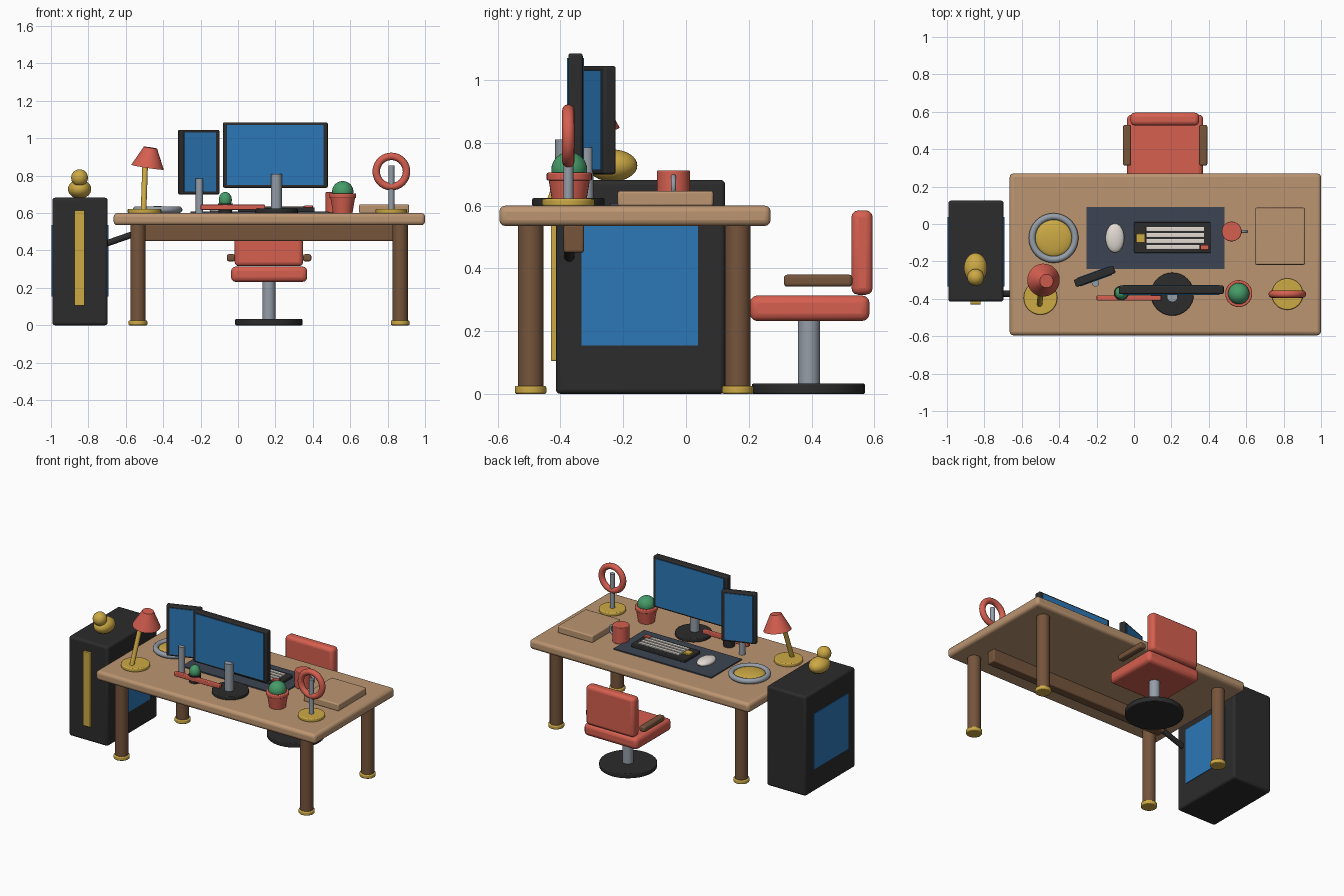
import bpy
import math
from mathutils import Vector, Matrix

cube = bpy.data.objects.get("Cube")
if cube:
    bpy.data.objects.remove(cube, do_unlink=True)


def material(name, *rgb):
    m = bpy.data.materials.new(name)
    m.use_nodes = True
    m.diffuse_color = (*rgb, 1)
    m.node_tree.nodes["Principled BSDF"].inputs["Base Color"].default_value = (*rgb, 1)
    return m


TAN = material("light_wood", 0.5, 0.3, 0.165)
BROWN = material("dark_wood", 0.18, 0.09, 0.045)
RED = material("coral_red", 0.67, 0.115, 0.08)
BLACK = material("charcoal", 0.025, 0.025, 0.025)
BLUE = material("screen_blue", 0.025, 0.19, 0.48)
GOLD = material("brass", 0.61, 0.4, 0.06)
GRAY = material("steel", 0.3, 0.34, 0.39)
GREEN = material("leaf_green", 0.06, 0.33, 0.14)
SLATE = material("slate", 0.045, 0.06, 0.085)
WHITE = material("off_white", 0.75, 0.7, 0.64)


def finish(name, mat, bevel=0):
    o = bpy.context.object
    o.name = name
    o.data.materials.append(mat)
    if bevel:
        b = o.modifiers.new("Bevel", "BEVEL")
        b.width = bevel
        b.segments = 3
        b.limit_method = "ANGLE"
    bpy.ops.object.shade_smooth_by_angle(angle=math.radians(35))
    return o


def box(name, mat, x, y, z, bevel=0.0, turn=0.0):
    """Box from its (low, high) bounds on each axis, turned about its own z."""
    mid = [sum(r) / 2 for r in (x, y, z)]
    bpy.ops.mesh.primitive_cube_add(size=1, location=mid, rotation=(0, 0, turn))
    o = bpy.context.object
    o.data.transform(Matrix.Diagonal((x[1] - x[0], y[1] - y[0], z[1] - z[0], 1)))
    return finish(name, mat, bevel)


def rod(name, mat, start, end, r1, r2=None, bevel=0):
    """Cylinder or cone between two points."""
    start, end = Vector(start), Vector(end)
    d = end - start
    bpy.ops.mesh.primitive_cone_add(
        vertices=32, radius1=r1, radius2=r1 if r2 is None else r2, depth=d.length,
        location=(start + end) / 2, rotation=d.to_track_quat("Z", "Y").to_euler())
    return finish(name, mat, bevel)


def post(name, mat, x, y, z0, z1, r1, r2=None, bevel=0):
    return rod(name, mat, (x, y, z0), (x, y, z1), r1, r2, bevel)


def ball(name, mat, loc, radii):
    bpy.ops.mesh.primitive_uv_sphere_add(segments=32, ring_count=16, radius=1, location=loc)
    bpy.context.object.data.transform(Matrix.Diagonal((*radii, 1)))
    return finish(name, mat)


def ring(name, mat, loc, major, minor, upright=False):
    bpy.ops.mesh.primitive_torus_add(
        major_radius=major, minor_radius=minor, major_segments=40, minor_segments=12,
        location=loc, rotation=(math.pi / 2 if upright else 0, 0, 0))
    return finish(name, mat)


def monitor(name, x, y, z0, z1, width, thick, turn):
    """Slab with a screen plate on both faces."""
    box(name, BLACK, (x - width / 2, x + width / 2), (y - thick / 2, y + thick / 2),
        (z0, z1), 0.008, turn)
    w, m = width / 2 - 0.022, 0.014
    for side, label in ((-1, "front"), (1, "back")):
        off = side * thick / 2
        cx, cy = x - math.sin(turn) * off, y + math.cos(turn) * off
        box(f"{name}_{label}_screen", BLUE, (cx - w, cx + w), (cy - 0.004, cy + 0.004),
            (z0 + m, z1 - m), 0, turn)


# Desk
box("desktop", TAN, (-0.665, 1.0), (-0.595, 0.27), (0.535, 0.6), 0.02)
box("rear_rail", BROWN, (-0.52, 0.85), (-0.39, -0.325), (0.45, 0.54), 0.008)
for x, side in ((-0.535, "right"), (0.867, "left")):
    for y, end in ((-0.495, "front"), (0.165, "back")):
        post(f"{end}_{side}_leg", BROWN, x, y, 0.005, 0.54, 0.041)
        post(f"{end}_{side}_foot", GOLD, x, y, 0, 0.026, 0.05, bevel=0.006)

# Computer tower with side windows, front strip and cable
box("tower", BLACK, (-0.993, -0.697), (-0.415, 0.125), (0, 0.682), 0.015)
for x, side in ((-0.993, "right"), (-0.697, "left")):
    box(f"tower_{side}_window", BLUE, (x - 0.004, x + 0.004), (-0.333, 0.038), (0.155, 0.535))
box("tower_strip", GOLD, (-0.875, -0.82), (-0.43, -0.41), (0.105, 0.615), 0.004)
rod("cable", BLACK, (-0.71, -0.372, 0.435), (-0.38, -0.372, 0.55), 0.017)

# Ornament on the tower
ball("ornament_body", GOLD, (-0.847, -0.235, 0.728), (0.062, 0.08, 0.051))
ball("ornament_head", GOLD, (-0.847, -0.285, 0.789), (0.045, 0.045, 0.045))

# Desk lamp
post("lamp_base", GOLD, -0.5, -0.395, 0.598, 0.622, 0.09, bevel=0.006)
rod("lamp_arm", GOLD, (-0.505, -0.43, 0.61), (-0.495, -0.33, 0.9), 0.015)
rod("lamp_shade", RED, (-0.484, -0.3, 0.845), (-0.468, -0.305, 0.95), 0.088, 0.036)

# Monitors and their stands
monitor("wide_monitor", 0.2, -0.352, 0.735, 1.085, 0.56, 0.046, 0)
post("wide_monitor_stand", GRAY, 0.205, -0.388, 0.61, 0.81, 0.029)
post("wide_monitor_base", BLACK, 0.205, -0.375, 0.598, 0.624, 0.115, bevel=0.005)
monitor("tall_monitor", -0.21, -0.28, 0.7, 1.045, 0.225, 0.042, math.radians(20))
post("tall_monitor_stand", GRAY, -0.206, -0.315, 0.598, 0.785, 0.02)

# Small plant and pen
post("small_pot", BLACK, -0.068, -0.37, 0.598, 0.65, 0.036, 0.04)
ball("small_plant", GREEN, (-0.068, -0.37, 0.67), (0.035, 0.035, 0.043))
box("pen", RED, (-0.2, 0.145), (-0.41, -0.382), (0.617, 0.645), 0.005)

# Potted cactus
post("plant_pot", RED, 0.56, -0.372, 0.598, 0.69, 0.052, 0.067)
post("plant_pot_rim", RED, 0.56, -0.372, 0.68, 0.705, 0.072, bevel=0.005)
ball("cactus", GREEN, (0.56, -0.372, 0.715), (0.057, 0.057, 0.056))

# Ring on a stand
post("ring_base", GOLD, 0.82, -0.375, 0.598, 0.622, 0.084, bevel=0.006)
post("ring_post", GRAY, 0.82, -0.375, 0.61, 0.855, 0.016)
ring("upright_ring", RED, (0.82, -0.375, 0.822), 0.081, 0.02, True)

# Wooden box and mug
box("wooden_box", TAN, (0.648, 0.914), (-0.218, 0.087), (0.598, 0.647), 0.008)
post("mug", RED, 0.522, -0.04, 0.6, 0.712, 0.053, bevel=0.004)
ring("mug_handle", GRAY, (0.573, -0.04, 0.662), 0.03, 0.008, True)

# Mat, keyboard and mouse
box("desk_mat", SLATE, (-0.255, 0.485), (-0.24, 0.09), (0.597, 0.608))
box("keyboard", BLACK, (0, 0.41), (-0.155, 0.01), (0.606, 0.63), 0.005)
for i in range(4):
    y = -0.027 - 0.032 * i
    box(f"key_row_{i + 1}", WHITE, (0.065, 0.375 if i < 3 else 0.352),
        (y - 0.011, y + 0.011), (0.628, 0.638), 0.002)
box("accent_key", RED, (0.355, 0.4), (-0.138, -0.112), (0.628, 0.64), 0.002)
box("brass_key", GOLD, (0.012, 0.06), (-0.1, -0.052), (0.628, 0.64), 0.002)
ball("mouse", WHITE, (-0.102, -0.075, 0.618), (0.05, 0.078, 0.024))

# Round dish
post("dish", GRAY, -0.43, -0.075, 0.598, 0.615, 0.115)
ring("dish_rim", GRAY, (-0.43, -0.075, 0.618), 0.115, 0.018)
ball("dish_filling", GOLD, (-0.43, -0.075, 0.615), (0.1, 0.1, 0.022))

# Chair
post("chair_base", BLACK, 0.165, 0.39, 0, 0.033, 0.18, bevel=0.005)
post("chair_post", GRAY, 0.165, 0.392, 0.02, 0.25, 0.035)
box("chair_seat", RED, (-0.037, 0.37), (0.203, 0.585), (0.232, 0.314), 0.025)
box("chair_back", RED, (-0.018, 0.348), (0.527, 0.595), (0.316, 0.585), 0.022)
for x, side in ((-0.037, "right"), (0.37, "left")):
    box(f"{side}_armrest", BROWN, (x - 0.022, x + 0.022), (0.312, 0.53), (0.342, 0.38), 0.01)
